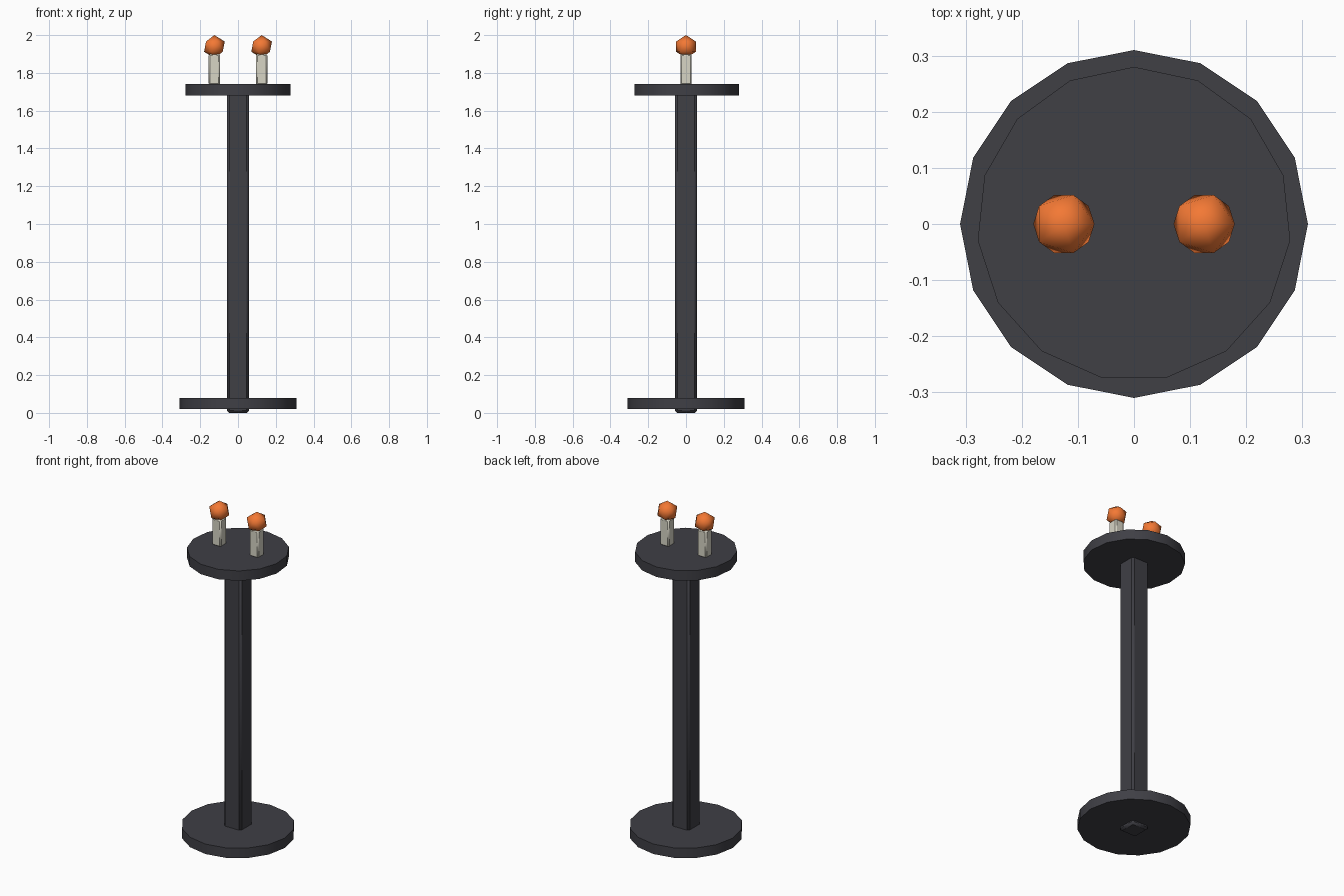
import bpy
from math import radians

if "Cube" in bpy.data.objects:
    bpy.data.objects.remove(bpy.data.objects["Cube"])


def material(name, rgb):
    m = bpy.data.materials.new(name)
    m.diffuse_color = (*rgb, 1)
    m.use_nodes = True
    m.node_tree.nodes["Principled BSDF"].inputs["Base Color"].default_value = m.diffuse_color
    return m


IRON = material("dark_iron", (0.05, 0.05, 0.06))
WAX = material("wax", (0.68, 0.66, 0.56))
FIRE = material("fire", (0.9, 0.19, 0.035))


def finish(name, mat, angle):
    ob = bpy.context.object
    ob.name = name
    ob.data.materials.append(mat)
    bpy.ops.object.shade_smooth_by_angle(angle=radians(angle))
    return ob


def disc(name, sides, radius, z0, z1):
    bpy.ops.mesh.primitive_cylinder_add(vertices=sides, radius=radius, depth=z1 - z0,
                                        location=(0, 0, (z0 + z1) / 2))
    return finish(name, IRON, 30)


def bar(name, x, width, z0, z1, bevel, mat):
    bpy.ops.mesh.primitive_cube_add(size=1, location=(x, 0, (z0 + z1) / 2))
    bpy.context.object.scale = (width, width, z1 - z0)
    bpy.ops.object.transform_apply(location=False, rotation=False, scale=True)
    ob = finish(name, mat, 60)
    mod = ob.modifiers.new("chamfer", "BEVEL")
    mod.width = bevel
    mod.segments = 1
    return ob


# Stand: foot, square post, round tray
disc("base_disc", 16, 0.31, 0.02, 0.08)
bar("post", 0, 0.116, 0.0, 1.70, 0.012, IRON)
disc("tray_disc", 15, 0.28, 1.68, 1.74)

# Two candles with faceted flames
for side, x in (("left", -0.125), ("right", 0.125)):
    bar(side + "_candle", x, 0.06, 1.737, 1.9, 0.007, WAX)
    bpy.ops.mesh.primitive_ico_sphere_add(subdivisions=1, radius=0.061, location=(x, 0, 1.939))
    finish(side + "_flame", FIRE, 60)
